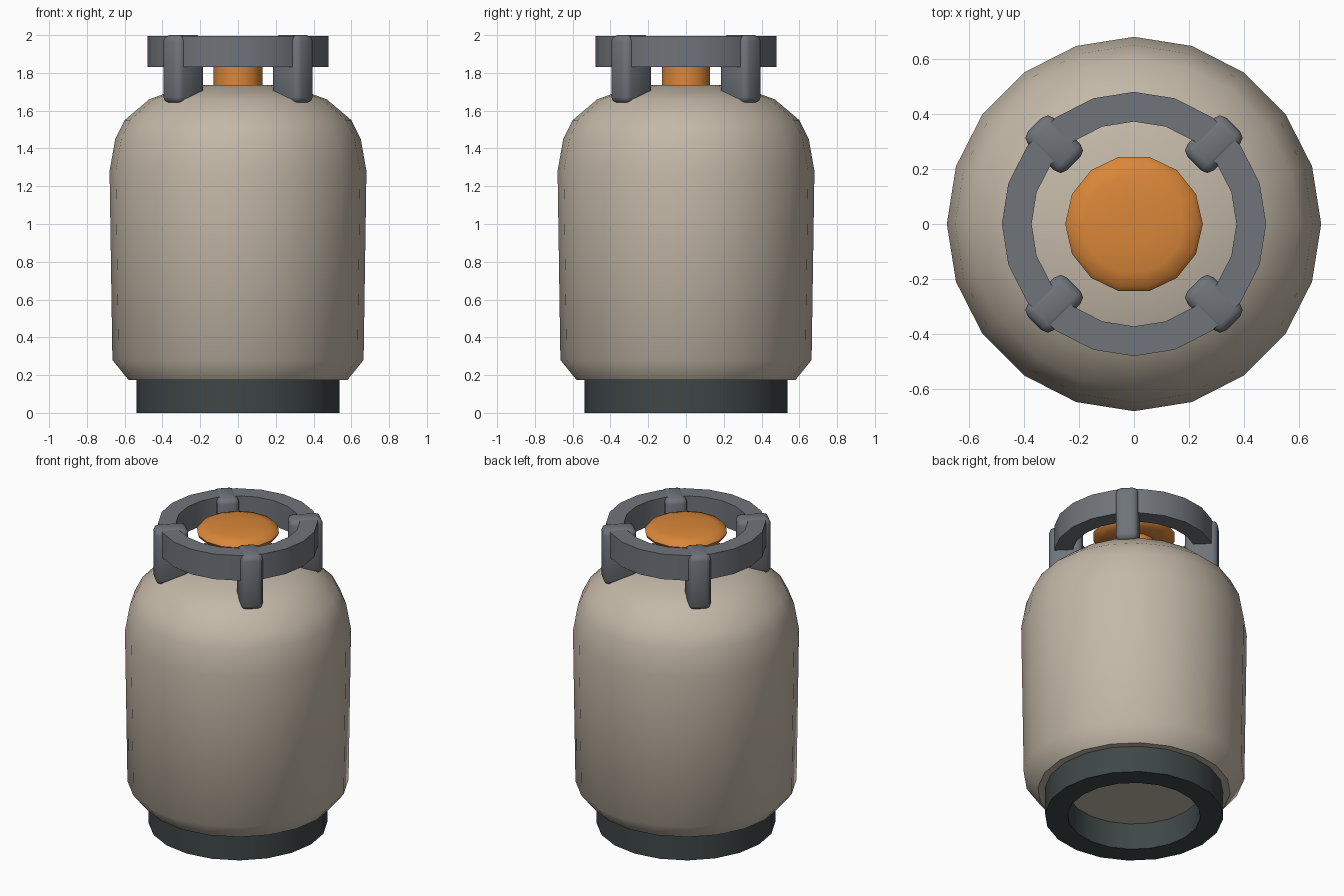
import bpy, bmesh
from math import cos, sin, pi, radians
from mathutils import Matrix

cube = bpy.data.objects.get("Cube")
if cube:
    bpy.data.objects.remove(cube, do_unlink=True)


def material(name, r, g, b):
    m = bpy.data.materials.new(name)
    m.use_nodes = True
    m.diffuse_color = (r, g, b, 1)
    m.node_tree.nodes["Principled BSDF"].inputs["Base Color"].default_value = (r, g, b, 1)
    return m


beige = material("beige_paint", 0.55, 0.48, 0.39)
grey = material("grey_steel", 0.16, 0.175, 0.195)
dark = material("dark_rubber", 0.05, 0.063, 0.063)
orange = material("orange_plastic", 0.70, 0.24, 0.04)


def finish(bm, name, mat, angle):
    bmesh.ops.recalc_face_normals(bm, faces=bm.faces)
    me = bpy.data.meshes.new(name)
    bm.to_mesh(me)
    bm.free()
    me.materials.append(mat)
    me.shade_smooth()
    me.set_sharp_from_angle(angle=radians(angle))
    ob = bpy.data.objects.new(name, me)
    bpy.context.collection.objects.link(ob)
    return ob


def lathe(name, profile, sides, mat, angle=45, hollow=False):
    """Turn a (radius, height) profile around z; hollow profiles close on themselves."""
    bm = bmesh.new()
    rings = []
    for r, z in profile:
        rings.append([bm.verts.new((r * cos(2 * pi * i / sides), r * sin(2 * pi * i / sides), z))
                      for i in range(sides)])
    pairs = list(zip(rings, rings[1:]))
    if hollow:
        pairs.append((rings[-1], rings[0]))
    else:
        bm.faces.new(rings[0])
        bm.faces.new(rings[-1])
    for a, b in pairs:
        for i in range(sides):
            j = (i + 1) % sides
            bm.faces.new((a[i], a[j], b[j], b[i]))
    return finish(bm, name, mat, angle)


def tube(name, inner, outer, bottom, top, mat):
    return lathe(name, [(inner, bottom), (outer, bottom), (outer, top), (inner, top)],
                 20, mat, hollow=True)


# Tank shell and foot ring
lathe("tank_body", [(0.58, 0.175), (0.665, 0.28), (0.68, 1.28), (0.65, 1.45), (0.60, 1.55),
                    (0.47, 1.66), (0.36, 1.70), (0.18, 1.735)], 20, beige, 50)
tube("foot_ring", 0.40, 0.537, 0, 0.178, dark)

# Valve stem and knob
lathe("valve_stem", [(0.13, 1.72), (0.13, 1.92)], 14, orange)
lathe("valve_knob", [(0.13, 1.89), (0.20, 1.90), (0.24, 1.92), (0.25, 1.94), (0.235, 1.96),
                     (0.18, 1.975), (0.08, 1.982)], 14, orange, 60)

# Carrying ring and its four rounded supports
tube("handle_ring", 0.372, 0.48, 1.83, 1.996, grey)
for k, name in enumerate(("back_left", "back_right", "front_right", "front_left")):
    bm = bmesh.new()
    bmesh.ops.create_cube(bm, size=1)
    bmesh.ops.scale(bm, vec=(0.20, 0.134, 0.36), verts=bm.verts)
    bmesh.ops.bevel(bm, geom=bm.edges[:], offset=0.032, segments=2, profile=0.5,
                    affect='EDGES')
    bmesh.ops.translate(bm, vec=(0.41, 0, 1.82), verts=bm.verts)
    bmesh.ops.rotate(bm, cent=(0, 0, 0), verts=bm.verts,
                     matrix=Matrix.Rotation(pi / 4 + k * pi / 2, 3, 'Z'))
    finish(bm, name + "_handle_support", grey, 50)
